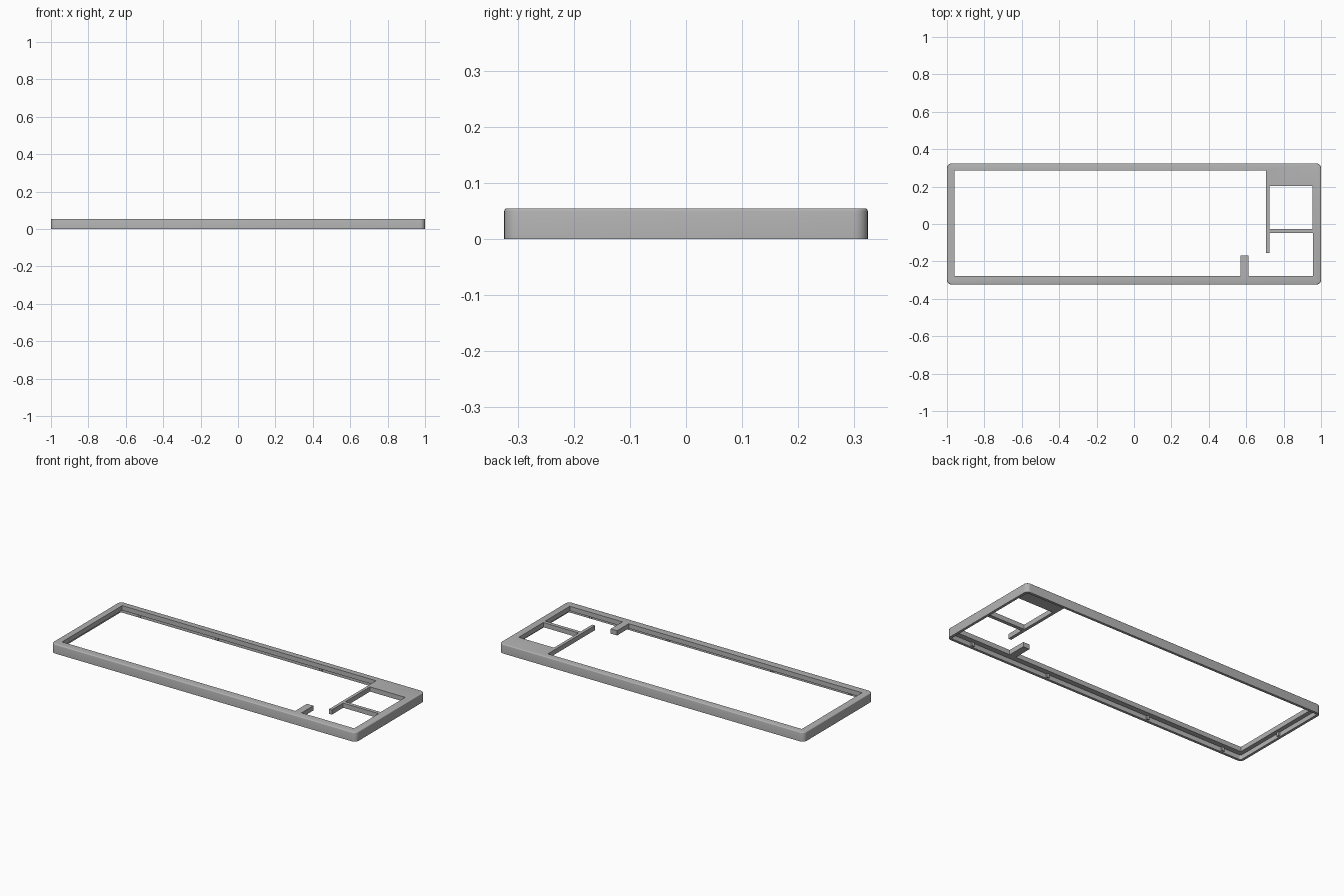
import bpy, bmesh, math

cube = bpy.data.objects.get("Cube")
if cube:
    bpy.data.objects.remove(cube, do_unlink=True)

grey = bpy.data.materials.new("Light grey plastic")
grey.use_nodes = True
colour = (0.45, 0.45, 0.45, 1)
grey.diffuse_color = colour
grey.node_tree.nodes["Principled BSDF"].inputs["Base Color"].default_value = colour

HALF_X, HALF_Y, HEIGHT = 1.0, 0.324, 0.055
SKIRT = 0.015          # thickness of the outer wall
UNDERSIDE = 0.027      # height of the recessed underside


def prism(name, outline, z0, z1):
    """Extrude a counter-clockwise outline between two heights."""
    bm = bmesh.new()
    face = bm.faces.new([bm.verts.new((x, y, z0)) for x, y in outline])
    top = bmesh.ops.extrude_face_region(bm, geom=[face])["geom"]
    for v in top:
        if isinstance(v, bmesh.types.BMVert):
            v.co.z = z1
    bmesh.ops.recalc_face_normals(bm, faces=bm.faces)
    mesh = bpy.data.meshes.new(name)
    bm.to_mesh(mesh)
    bm.free()
    mesh.materials.append(grey)
    obj = bpy.data.objects.new(name, mesh)
    bpy.context.collection.objects.link(obj)
    return obj


def rect(x0, x1, y0, y1):
    return [(x0, y0), (x1, y0), (x1, y1), (x0, y1)]


def rounded(hx, hy, r, steps=6):
    pts = []
    for i, (sx, sy) in enumerate([(1, 1), (-1, 1), (-1, -1), (1, -1)]):
        for k in range(steps + 1):
            a = math.pi / 2 * (i + k / steps)
            pts.append((sx * (hx - r) + r * math.cos(a),
                        sy * (hy - r) + r * math.sin(a)))
    return pts


def apply(obj, mod):
    bpy.context.view_layer.objects.active = obj
    bpy.ops.object.modifier_apply(modifier=mod.name)


def cut(obj, cutter):
    mod = obj.modifiers.new("Cut", "BOOLEAN")
    mod.operation = "DIFFERENCE"
    mod.solver = "EXACT"
    mod.object = cutter
    cutter.hide_render = True
    apply(obj, mod)
    bpy.data.objects.remove(cutter, do_unlink=True)


# Outer case with a softened top edge
case = prism("case_frame", rounded(HALF_X, HALF_Y, 0.026), 0, HEIGHT)
bm = bmesh.new()
bm.from_mesh(case.data)
rim = [e for e in bm.edges if all(v.co.z > HEIGHT - 0.001 for v in e.verts)]
bmesh.ops.bevel(bm, geom=rim, offset=0.005, segments=3, profile=0.5, affect="EDGES")
bm.to_mesh(case.data)
bm.free()

# Hollow underside
cut(case, prism("recess", rounded(HALF_X - SKIRT, HALF_Y - SKIRT, 0.012), -0.1, UNDERSIDE))

# Key opening, leaving the front tab, dividing bar and crossbar standing
keys = [(-0.96, -0.278), (0.57, -0.278), (0.57, -0.168), (0.612, -0.168),
        (0.612, -0.278), (0.957, -0.278), (0.957, -0.048), (0.724, -0.048),
        (0.724, -0.155), (0.706, -0.155), (0.706, 0.286), (-0.96, 0.286)]
cut(case, prism("key_opening", keys, -0.1, 0.1))

# Display opening in the back corner
cut(case, prism("display_opening", rect(0.724, 0.955, -0.027, 0.203), -0.1, 0.1))

bpy.ops.object.select_all(action="DESELECT")
case.select_set(True)
bpy.context.view_layer.objects.active = case
bpy.ops.object.shade_smooth_by_angle(angle=math.radians(35))

# Small clip ribs on the inside of the skirt
W, D = 0.008, 0.008
for side, label in ((-1, "front"), (1, "back")):
    for n, x in enumerate((-0.86, -0.35, 0.33, 0.84)):
        wall = side * (HALF_Y - SKIRT)
        y0, y1 = sorted((wall + side * 0.002, wall - side * D))
        prism(f"{label}_clip_rib_{n + 1}", rect(x - W, x + W, y0, y1), 0.006, UNDERSIDE + 0.001)
for side, label in ((-1, "right"), (1, "left")):
    wall = side * (HALF_X - SKIRT)
    x0, x1 = sorted((wall + side * 0.002, wall - side * D))
    prism(f"{label}_clip_rib", rect(x0, x1, -W, W), 0.006, UNDERSIDE + 0.001)
